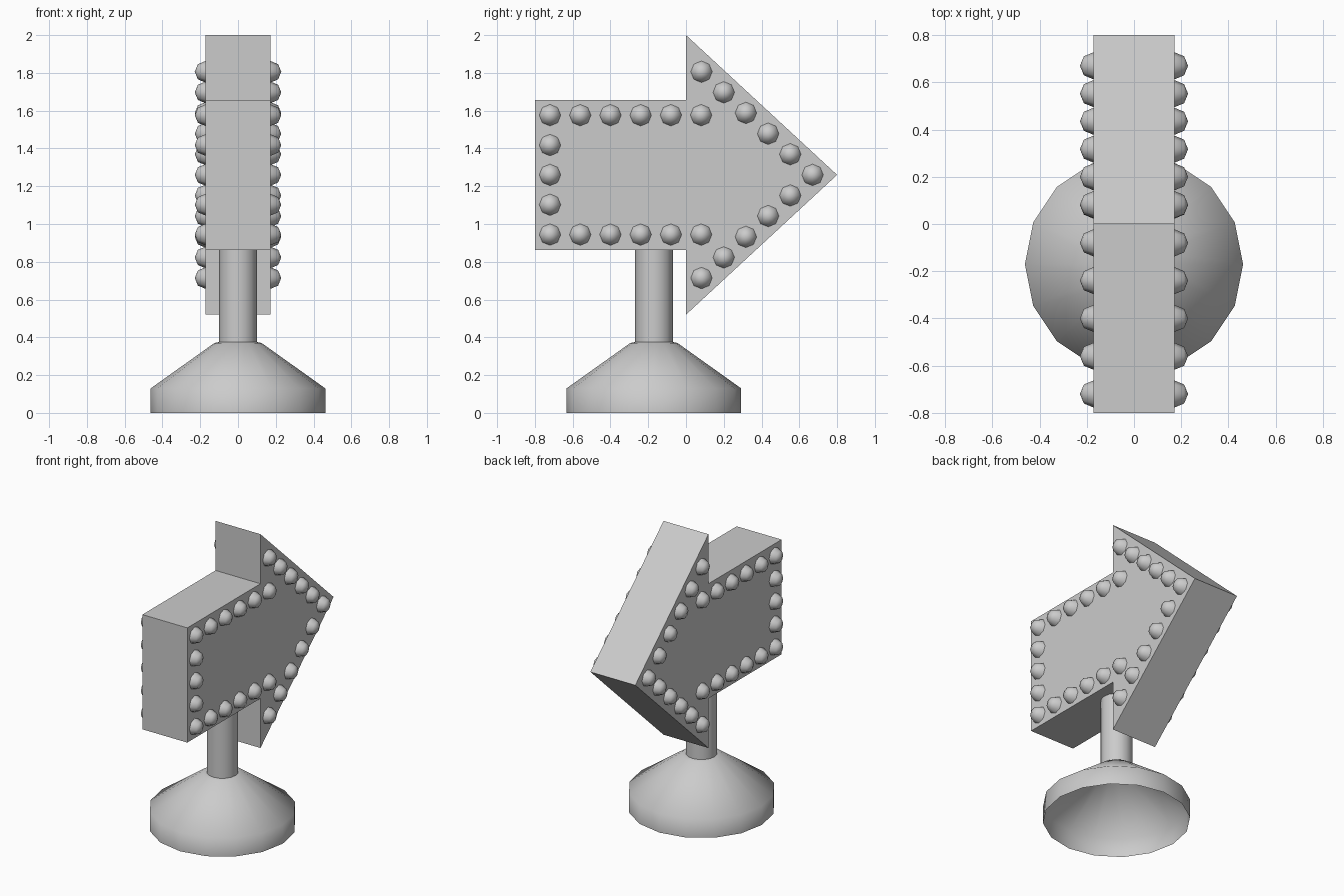
import bpy, bmesh, math
from mathutils import Matrix, Vector

cube = bpy.data.objects.get("Cube")
if cube:
    bpy.data.objects.remove(cube, do_unlink=True)

grey = bpy.data.materials.new("light grey")
grey.use_nodes = True
COLOUR = (0.6, 0.6, 0.6, 1)
grey.diffuse_color = COLOUR
grey.node_tree.nodes["Principled BSDF"].inputs["Base Color"].default_value = COLOUR

MID = 1.26      # height of the arrow's axis
HALF = 0.172    # half thickness of the arrow
POST_Y = -0.17  # centre line of the stand


def add_object(name, bm, smooth_angle=None):
    mesh = bpy.data.meshes.new(name)
    bm.to_mesh(mesh)
    bm.free()
    mesh.materials.append(grey)
    obj = bpy.data.objects.new(name, mesh)
    bpy.context.collection.objects.link(obj)
    if smooth_angle:
        bpy.ops.object.select_all(action='DESELECT')
        obj.select_set(True)
        bpy.context.view_layer.objects.active = obj
        bpy.ops.object.shade_smooth_by_angle(angle=math.radians(smooth_angle))
    return obj


# Arrow sign: half outline mirrored about its axis, then extruded
upper = [(-0.8, 0.397), (0, 0.397), (0, 0.74), (0.8, 0)]
outline = upper + [(y, -z) for y, z in reversed(upper[:-1])]
bm = bmesh.new()
face = bm.faces.new([bm.verts.new((-HALF, y, MID + z)) for y, z in outline])
side = bmesh.ops.extrude_face_region(bm, geom=[face])
bmesh.ops.translate(bm, vec=(2 * HALF, 0, 0),
                    verts=[v for v in side["geom"] if isinstance(v, bmesh.types.BMVert)])
bmesh.ops.recalc_face_normals(bm, faces=bm.faces)
add_object("arrow_sign", bm)

# Stand: post and hollow flared foot, open underneath
profile = [(0.462, 0), (0.462, 0.13), (0.125, 0.37), (0.1, 0.375), (0.1, 0.9)]
bm = bmesh.new()
points = [bm.verts.new((r, POST_Y, z)) for r, z in profile]
edges = [bm.edges.new(pair) for pair in zip(points, points[1:])]
bmesh.ops.spin(bm, geom=points + edges, cent=(0, POST_Y, 0), axis=(0, 0, 1),
               angle=math.tau, steps=16, use_duplicate=False)
bmesh.ops.remove_doubles(bm, verts=bm.verts, dist=0.001)
bmesh.ops.recalc_face_normals(bm, faces=bm.faces)
# Make sure the shell faces outward
bm.normal_update()
if sum(f.normal.dot(f.calc_center_median() - Vector((0, POST_Y, 0))) for f in bm.faces) < 0:
    bmesh.ops.reverse_faces(bm, faces=bm.faces)
add_object("stand", bm, 60)

# Bulb positions around the edge of the sign
spots = set()
for i in range(6):
    for s in (-1, 1):
        spots.add((round(-0.72 + 0.16 * i, 3), s * 0.316))
        spots.add((round(0.082 + 0.1176 * i, 3), s * round(0.546 * (1 - i / 5), 3)))
for k in (-1, 0, 1):
    spots.add((-0.72, k * 0.158))

# Bulbs: faceted half spheres on both faces of the sign
for name, s in (("left_bulbs", 1), ("right_bulbs", -1)):
    bm = bmesh.new()
    turn = Matrix.Rotation(math.pi / 2, 4, 'Y')
    for y, z in sorted(spots):
        place = Matrix.Translation((s * HALF, y, MID + z)) @ turn
        bmesh.ops.create_uvsphere(bm, u_segments=8, v_segments=4, radius=0.057, matrix=place)
    hidden = [v for v in bm.verts if s * v.co.x < HALF - 0.01]
    bmesh.ops.delete(bm, geom=hidden, context='VERTS')
    add_object(name, bm, 60)
